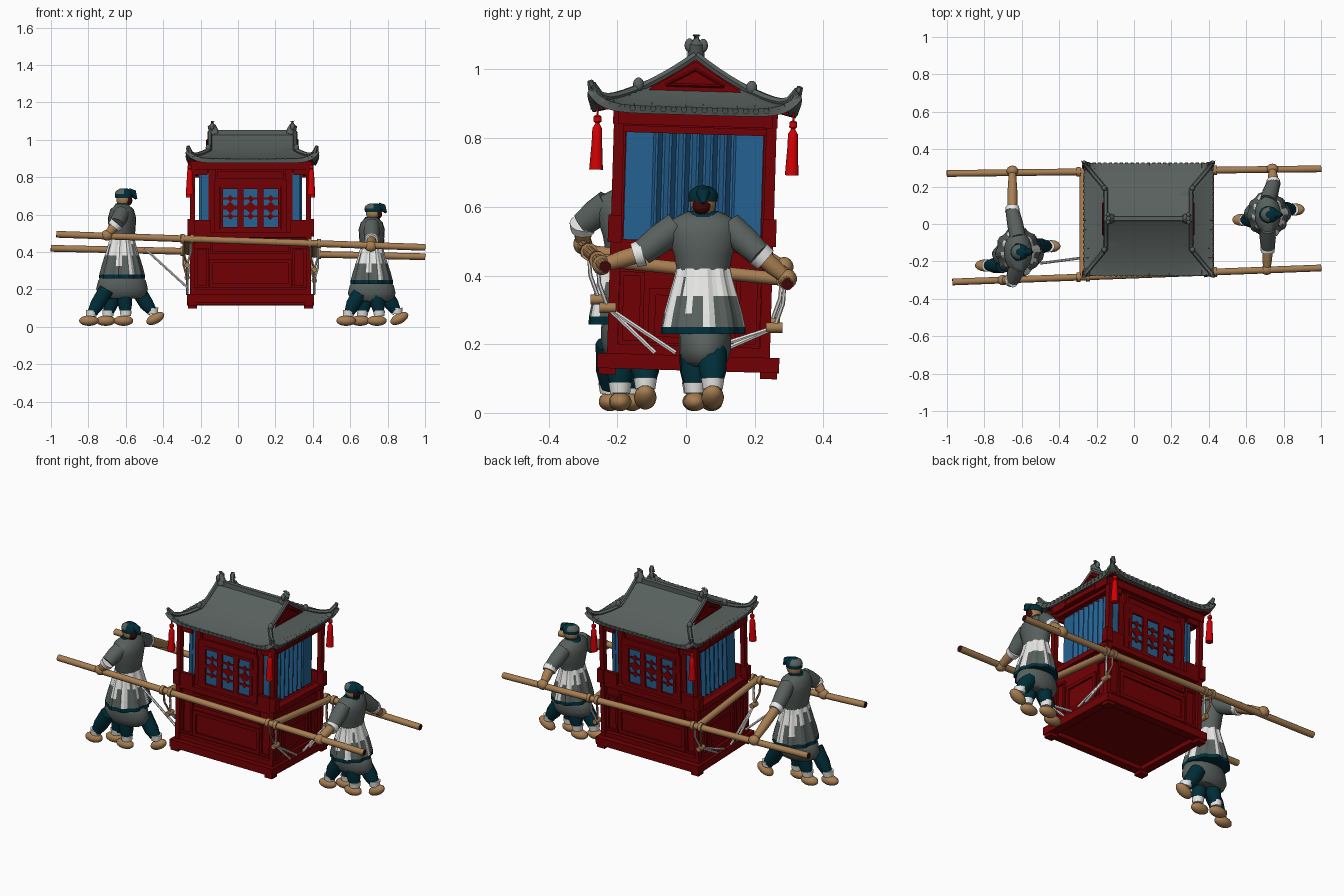
import bpy, bmesh
from math import sin, cos, pi, radians
from mathutils import Vector, Matrix

cube = bpy.data.objects.get("Cube")
if cube:
    bpy.data.objects.remove(cube)

COLOURS = {"red": (0.165, 0.0, 0.001), "bright_red": (0.65, 0.0, 0.001),
           "grey": (0.098, 0.118, 0.11), "teal": (0.0, 0.027, 0.04),
           "blue": (0.018, 0.12, 0.285), "tan": (0.39, 0.21, 0.085),
           "white": (0.85, 0.85, 0.83), "maroon": (0.045, 0.002, 0.002)}
MATS = {}
for key, rgb in COLOURS.items():
    m = bpy.data.materials.new(key)
    m.use_nodes = True
    m.diffuse_color = (*rgb, 1)
    m.node_tree.nodes["Principled BSDF"].inputs["Base Color"].default_value = (*rgb, 1)
    MATS[key] = m

# The carriage leans slightly to one side
LEAN = Matrix.Translation((0.067, 0.017, 0.5)) @ Matrix.Rotation(radians(-1.7), 4, 'X') @ Matrix.Translation((0, 0, -0.5))
ROOF = LEAN @ Matrix.Translation((0.01, -0.004, 0))


def finish(name, bm, mats, matrix=None, smooth=False):
    if matrix:
        bm.transform(matrix)
    bmesh.ops.recalc_face_normals(bm, faces=bm.faces)
    if smooth:
        for f in bm.faces:
            f.smooth = True
        for e in bm.edges:
            e.smooth = len(e.link_faces) == 2 and e.calc_face_angle(0) < 0.8
    me = bpy.data.meshes.new(name)
    bm.to_mesh(me)
    bm.free()
    for k in mats.split():
        me.materials.append(MATS[k])
    ob = bpy.data.objects.new(name, me)
    bpy.context.collection.objects.link(ob)
    return ob


def box(bm, x, y, z, w, d, h, turn=0):
    m = Matrix.Translation((x, y, z)) @ Matrix.Rotation(turn, 4, 'Y') @ Matrix.Diagonal((w, d, h, 1))
    bmesh.ops.create_cube(bm, size=1, matrix=m)


def skin_rings(bm, rings, rule=None):
    vs = [[bm.verts.new(p) for p in r] for r in rings]
    n = len(vs[0])
    for i in range(len(vs) - 1):
        for j in range(n):
            k = (j + 1) % n
            f = bm.faces.new((vs[i][j], vs[i][k], vs[i + 1][k], vs[i + 1][j]))
            f.material_index = rule(i, j) if rule else 0
    bm.faces.new(vs[0])
    bm.faces.new(vs[-1]).material_index = rule(len(vs) - 2, 0) if rule else 0


def tube(bm, pts, radii, sides=10):
    pts = [Vector(p) for p in pts]
    radii = radii if isinstance(radii, (list, tuple)) else [radii] * len(pts)
    rings = []
    for i, p in enumerate(pts):
        d = pts[min(i + 1, len(pts) - 1)] - pts[max(i - 1, 0)]
        q = d.to_track_quat('Z', 'Y')
        rings.append([p + q @ Vector((cos(a), sin(a), 0)) * radii[i]
                      for a in (2 * pi * j / sides for j in range(sides))])
    skin_rings(bm, rings)


def loft(bm, levels, sides=20, pleat=0.0, rule=None):
    # levels: x, y, z, half depth, half width
    skin_rings(bm, [[Vector((x + rx * w * cos(a), y + ry * w * sin(a), z))
                     for a, w in ((2 * pi * j / sides, 1 + pleat * (j % 4 < 2)) for j in range(sides))]
                    for x, y, z, rx, ry in levels], rule)


def ball(bm, x, y, z, rx, ry, rz, tilt=0):
    m = Matrix.Translation((x, y, z)) @ Matrix.Rotation(tilt, 4, 'Y') @ Matrix.Diagonal((rx, ry, rz, 1))
    bmesh.ops.create_uvsphere(bm, u_segments=14, v_segments=9, radius=1, matrix=m)


def frame(bm, face, off, c, z, w, h, t, depth=0.016):
    # Rectangular moulding on a front/back ('y') or end ('x') wall
    for u, v, a, b in ((c, z + h / 2, w + t, t), (c, z - h / 2, w + t, t),
                       (c - w / 2, z, t, h), (c + w / 2, z, t, h)):
        if face == 'y':
            box(bm, u, off, v, a, depth, b)
        else:
            box(bm, off, u, v, depth, a, b)


SIGNS = (-1, 1)
CORNERS = [(sx, sy) for sx in SIGNS for sy in SIGNS]

# Base: sill frame, floor and feet
bm = bmesh.new()
box(bm, 0, 0, 0.158, 0.62, 0.46, 0.02)
for s in SIGNS:
    box(bm, 0, s * 0.24, 0.145, 0.68, 0.05, 0.044)
    box(bm, s * 0.315, 0, 0.145, 0.05, 0.52, 0.044)
for sx, sy in CORNERS:
    box(bm, sx * 0.31, sy * 0.235, 0.12, 0.05, 0.05, 0.03)
finish("base", bm, "red", LEAN)

# Lower body with framed panels
bm = bmesh.new()
box(bm, 0, 0, 0.32, 0.6, 0.42, 0.31)
for s in SIGNS:
    box(bm, 0, s * 0.215, 0.485, 0.64, 0.04, 0.03)
    box(bm, s * 0.305, 0, 0.485, 0.04, 0.46, 0.03)
    box(bm, 0, s * 0.215, 0.18, 0.64, 0.035, 0.03)
    box(bm, s * 0.305, 0, 0.18, 0.035, 0.46, 0.03)
    frame(bm, 'y', s * 0.213, 0, 0.28, 0.42, 0.13, 0.02)
    frame(bm, 'y', s * 0.213, 0, 0.42, 0.42, 0.06, 0.015)
    frame(bm, 'x', s * 0.303, 0, 0.28, 0.22, 0.14, 0.02)
    for t in SIGNS:
        frame(bm, 'y', s * 0.213, t * 0.26, 0.31, 0.06, 0.2, 0.012)
        frame(bm, 'x', s * 0.303, t * 0.17, 0.3, 0.06, 0.2, 0.012)
finish("lower_body", bm, "red", LEAN)

# Columns, corner railings, head beams and soffit
bm = bmesh.new()
for sx, sy in CORNERS:
    box(bm, sx * 0.31, sy * 0.222, 0.52, 0.026, 0.03, 0.72)
    box(bm, sx * 0.265, sy * 0.225, 0.53, 0.1, 0.02, 0.07)
    box(bm, sx * 0.318, sy * 0.225, 0.53, 0.04, 0.04, 0.08)
    box(bm, sx * 0.27, sy * 0.222, 0.82, 0.08, 0.015, 0.03)
for s in SIGNS:
    box(bm, 0, s * 0.222, 0.86, 0.65, 0.035, 0.05)
    box(bm, s * 0.312, 0, 0.86, 0.035, 0.45, 0.05)
    box(bm, s * 0.295, 0, 0.822, 0.03, 0.42, 0.02)
    frame(bm, 'x', s * 0.325, 0, 0.86, 0.24, 0.03, 0.01)
box(bm, 0, 0, 0.882, 0.66, 0.54, 0.012)
finish("columns_and_beams", bm, "red", LEAN)

# Cabin core and window walls
bm = bmesh.new()
box(bm, 0, 0, 0.67, 0.48, 0.36, 0.42)
for s in SIGNS:
    box(bm, 0, s * 0.19, 0.67, 0.45, 0.025, 0.4)
    frame(bm, 'y', s * 0.207, 0, 0.63, 0.36, 0.26, 0.03)
    frame(bm, 'y', s * 0.207, 0, 0.805, 0.36, 0.05, 0.012)
finish("window_walls", bm, "red", LEAN)

# Blue window panes with red lattice
bm = bmesh.new()
lat = bmesh.new()
for s in SIGNS:
    for c in (-0.108, 0, 0.108):
        box(bm, c, s * 0.204, 0.63, 0.09, 0.006, 0.225)
        frame(lat, 'y', s * 0.209, c, 0.63, 0.094, 0.222, 0.018)
        for z in (0.585, 0.68):
            box(lat, c, s * 0.209, z, 0.09, 0.008, 0.01)
            box(lat, c, s * 0.209, z, 0.026, 0.008, 0.026, pi / 4)
        box(lat, c, s * 0.209, 0.632, 0.046, 0.008, 0.046, pi / 4)
        box(lat, c, s * 0.209, 0.632, 0.09, 0.008, 0.02)
finish("window_panes", bm, "blue", LEAN)
finish("window_lattice", lat, "red", LEAN)

# Pleated curtains on the ends, with narrow returns beside the windows
bm = bmesh.new()
for s in SIGNS:
    prev = None
    for i in range(61):
        y = -0.2 + 0.4 * i / 60
        x = s * (0.266 + 0.011 * sin(i * 1.05) * (abs(y) < 0.12))
        cur = [bm.verts.new((x, y, z)) for z in (0.5, 0.82)]
        if prev:
            bm.faces.new((prev[0], cur[0], cur[1], prev[1]))
        prev = cur
for sx, sy in CORNERS:
    for i in range(2):
        box(bm, sx * (0.235 + 0.02 * i), sy * (0.19 + 0.004 * i), 0.66, 0.02, 0.012, 0.32)
finish("curtains", bm, "blue", LEAN)


# Hip-and-gable roof from a height rule
def roof_z(x, y):
    x, y = abs(x), abs(y)
    t = min(y / 0.3, 1)
    z = 1.035 - 0.23 * t + 0.085 * t * t
    if x > 0.226:
        u = (x - 0.226) / 0.119
        z = min(z, 0.945 - 0.07 * u + 0.015 * u * u)
    return z + 0.05 * (x / 0.345) ** 9 * (y / 0.3) ** 8


bm = bmesh.new()
xs = [-0.345 + 0.0145 * i for i in range(9)] + [-0.225]
xs += [-0.15, -0.075, 0] + [0.075, 0.15] + [-v for v in reversed(xs)]
ys = [-0.3 + 0.6 * j / 40 for j in range(41)]
top = [[bm.verts.new((x, y, roof_z(x, y))) for y in ys] for x in xs]
for i in range(len(xs) - 1):
    for j in range(40):
        f = bm.faces.new((top[i][j], top[i + 1][j], top[i + 1][j + 1], top[i][j + 1]))
        mid = f.calc_center_median()
        if 0.2255 < abs(mid.x) < 0.236 and abs(mid.y) < 0.13:
            f.material_index = 1
roof = finish("roof", bm, "grey red", ROOF, True)
sol = roof.modifiers.new("thickness", 'SOLIDIFY')
sol.thickness, sol.offset = 0.024, -1

# Red gable triangles with inner mouldings
bm = bmesh.new()
for s in SIGNS:
    bm.faces.new([bm.verts.new((s * 0.241, y, z)) for y, z in ((-0.135, 0.937), (0.135, 0.937), (0, 1.024))])
    for t in SIGNS:
        tube(bm, [(s * 0.242, t * 0.085, 0.953), (s * 0.242, 0, 1.0)], 0.005, 4)
    tube(bm, [(s * 0.242, -0.085, 0.953), (s * 0.242, 0.085, 0.953)], 0.005, 4)
finish("gable_panels", bm, "red", ROOF)

# Ridges, eave tiles and ridge ornaments
bm = bmesh.new()
box(bm, 0, 0, 1.038, 0.45, 0.024, 0.03)
for sx, sy in CORNERS:
    rake = [(0.228, 0.16 * k / 5) for k in range(6)] + [(0.228 + 0.117 * k / 6, 0.16 + 0.14 * k / 6) for k in range(1, 7)]
    tube(bm, [(sx * x, sy * y, roof_z(0.22 if y < 0.165 else x, y) + 0.007) for x, y in rake], 0.012, 6)
    ball(bm, sx * 0.236, sy * 0.165, 0.952, 0.014, 0.016, 0.02)
    tube(bm, [(sx * 0.335, sy * 0.295, 0.925), (sx * 0.345, sy * 0.306, 0.958)], [0.015, 0.009], 6)
for s in SIGNS:
    tube(bm, [(s * 0.2, 0, 1.03), (s * 0.218, 0, 1.075), (s * 0.213, 0, 1.1)], [0.026, 0.022, 0.012], 8)
    for t in SIGNS:
        ball(bm, s * 0.215, t * 0.02, 1.07, 0.012, 0.014, 0.02)
    for i in range(-11, 12):
        x = i * 0.029
        tube(bm, [(x, s * y, roof_z(x, y) - 0.008) for y in (0.27, 0.285, 0.303)], 0.009, 6)
    for i in range(-9, 10):
        y = i * 0.03
        tube(bm, [(s * x, y, roof_z(x, y) - 0.008) for x in (0.315, 0.33, 0.347)], 0.009, 6)
finish("roof_ridges_and_tiles", bm, "grey", ROOF, True)

# Corner tassels
bm = bmesh.new()
for sx, sy in CORNERS:
    levels = ((0.92, 0.003), (0.86, 0.003), (0.855, 0.012), (0.84, 0.012), (0.835, 0.006), (0.82, 0.015), (0.78, 0.016), (0.7, 0.021))
    loft(bm, [(sx * 0.325, sy * 0.285, z, r, r) for z, r in levels], 10)
finish("tassels", bm, "bright_red", LEAN, True)

# Carrying poles, cross bars, lashings and ropes
POLES = ((Vector((-0.97, -0.31, 0.495)), Vector((1, -0.235, 0.425))),
         (Vector((-1, 0.27, 0.42)), Vector((1, 0.295, 0.375))))


def on_pole(i, x):
    a, b = POLES[i]
    return a.lerp(b, (x - a.x) / (b.x - a.x))


wood, ends, rope, cord = (bmesh.new() for _ in range(4))
for i, (a, b) in enumerate(POLES):
    tube(wood, [a, b], 0.018, 12)
    for p, q in ((a, b), (b, a)):
        d = (p - q).normalized()
        tube(ends, [p - d * 0.004, p + d * 0.001], 0.0165, 12)
for x in (-0.272, 0.408):
    tube(wood, [on_pole(0, x), on_pole(1, x)], 0.019, 12)
    for i in (0, 1):
        p = on_pole(i, x)
        s = 1 if i else -1
        for k in (-0.025, 0.025):
            tube(wood, [on_pole(i, x + k - 0.01), on_pole(i, x + k + 0.01)], 0.026, 10)
        knob = Vector((x, p.y - s * 0.03, p.z - 0.14))
        tube(wood, [knob - Vector((0, 0.024, 0)), knob + Vector((0, 0.024, 0))], 0.015, 8)
        for k, strand in ((-0.02, cord), (0.02, rope)):
            tube(strand, [p + Vector((k, 0, 0)), (p + knob) / 2 + Vector((k, s * 0.01, 0)), knob], 0.006, 6)
        for y in (0.03, 0.09):
            tube(rope, [knob, (x, s * y, 0.175)], 0.007, 6)
tube(rope, [(-0.5, -0.21, 0.42), (-0.27, -0.18, 0.21)], 0.007, 6)
finish("carrying_poles", wood, "tan", smooth=True)
finish("pole_ends", ends, "maroon")
finish("lashing_cords", cord, "tan", smooth=True)
finish("base_ropes", rope, "white", smooth=True)


def skirt_colour(i, j):
    # White waist and tapering apron strips, grey pleats, teal hem
    if i == 4:
        return 2
    apron = 5 < j < 15 or 25 < j < 35 or j < 4 or j > 36
    strip = (j % 4 < 2, j % 4 < 2, j % 8 < 2)[max(i - 1, 0)]
    return int(i == 0 or (i == 1 and apron) or strip and (apron or i == 1))


def porter(tag, ox, oy, s, arms, steps, slope, shift):
    w = s ** 0.7
    # Jacket with short sleeves
    bm, cuffs, bare = bmesh.new(), bmesh.new(), bmesh.new()
    body = ((0.39, 0.055, 0.072), (0.46, 0.066, 0.085), (0.52, 0.07, 0.105), (0.56, 0.058, 0.1), (0.585, 0.03, 0.05))
    loft(bm, [(ox, oy, z * s, a * w, b * w) for z, a, b in body])
    for side, elbow, hand in arms:
        sh = Vector((ox, oy + side * 0.075, 0.545 * s))
        e, h = Vector(elbow), Vector(hand)
        d = (h - e).normalized()
        tube(bm, [sh, sh.lerp(e, 0.5), e], [0.042, 0.043, 0.037], 12)
        tube(cuffs, [e - d * 0.005, e + d * 0.022], [0.039, 0.036], 12)
        tube(bare, [e, e.lerp(h, 0.5), h], [0.027, 0.026, 0.019], 10)
        ball(bare, h.x, h.y, h.z, 0.032, 0.028, 0.029)
    finish(tag + "_jacket", bm, "grey", smooth=True)
    finish(tag + "_cuffs", cuffs, "white", smooth=True)
    # Head, hair, cap and collar
    tube(bare, [(ox, oy, 0.57 * s), (ox + 0.008, oy, 0.61 * s)], 0.028)
    ball(bare, ox + 0.01, oy, 0.61 * s, 0.042, 0.037, 0.046)
    finish(tag + "_head_and_arms", bare, "tan", smooth=True)
    bm = bmesh.new()
    ball(bm, ox + 0.034, oy - 0.004, 0.603 * s, 0.022, 0.028, 0.026)
    finish(tag + "_hair", bm, "maroon", smooth=True)
    bm = bmesh.new()
    cap = ((0.615, 0.046, 0.041), (0.634, 0.049, 0.044), (0.648, 0.043, 0.038), (0.66, 0.022, 0.02))
    loft(bm, [(ox + 0.01, oy, z * s, a, b) for z, a, b in cap], 16, rule=lambda i, j: int(i == 0 or j < 4 or j > 11))
    finish(tag + "_cap", bm, "grey teal", smooth=True)
    bm = bmesh.new()
    tube(bm, [(ox + 0.035, oy, 0.643 * s), (ox + 0.06, oy, 0.637 * s), (ox + 0.077, oy, 0.61 * s)], [0.022, 0.02, 0.006], 8)
    loft(bm, [(ox, oy, z * s, r, r * 1.3) for z, r in ((0.57, 0.047), (0.588, 0.034))])
    finish(tag + "_collar_and_knot", bm, "teal", smooth=True)
    # Pleated skirt
    bm = bmesh.new()
    skirt = ((0.42, 0.058, 0.075), (0.395, 0.064, 0.08), (0.34, 0.08, 0.095), (0.29, 0.095, 0.108),
             (0.25, 0.105, 0.116), (0.23, 0.106, 0.117))
    loft(bm, [(ox, oy, z * s, a * w, b * w) for z, a, b in skirt], 40, 0.07, skirt_colour)
    finish(tag + "_skirt", bm, "grey white teal")
    # Breeches, legs, ankle wraps and shoes
    breech, legs, wraps, shoes = (bmesh.new() for _ in range(4))
    loft(breech, [(ox, oy + 0.01 + shift, z * s, a * w, b * w) for z, a, b in
                  ((0.26, 0.085, 0.07), (0.22, 0.118, 0.076), (0.18, 0.128, 0.076), (0.15, 0.115, 0.066), (0.135, 0.09, 0.052))])
    for i, dx in enumerate(steps):
        y = oy + shift + (0.03 if i % 2 else -0.02) + slope * dx
        x, z = ox + dx, 0.045 + 0.012 * (i == 3)
        tube(legs, [(ox + dx * 0.5, y, 0.18 * s), (ox + dx * 0.8, y, 0.12), (x, y, z + 0.02)], [0.042, 0.04, 0.026])
        tube(wraps, [(x + 0.02 * (ox - x), y, z + 0.043), (x, y, z + 0.012)], [0.034, 0.029])
        ball(shoes, x - 0.012 + 0.025 * (i == 3), y, z - 0.012, 0.054, 0.033, 0.028, -0.5 if i == 3 else 0)
    finish(tag + "_breeches", breech, "grey", smooth=True)
    finish(tag + "_legs", legs, "teal", smooth=True)
    finish(tag + "_ankle_wraps", wraps, "white", smooth=True)
    finish(tag + "_shoes", shoes, "tan", smooth=True)


porter("leading_porter", -0.62, -0.15, 1.12,
       ((-1, (-0.65, -0.3, 0.55), (-0.7, -0.3, 0.49)), (1, (-0.65, 0.07, 0.54), (-0.65, 0.285, 0.425))),
       (-0.165, -0.075, 0.02, 0.165), 0.16, -0.025)
porter("trailing_porter", 0.715, 0.05, 1.0,
       ((-1, (0.715, -0.13, 0.465), (0.71, -0.245, 0.43)), (1, (0.745, 0.215, 0.46), (0.74, 0.295, 0.39))),
       (-0.125, -0.05, 0.04, 0.135), 0.02, -0.005)
